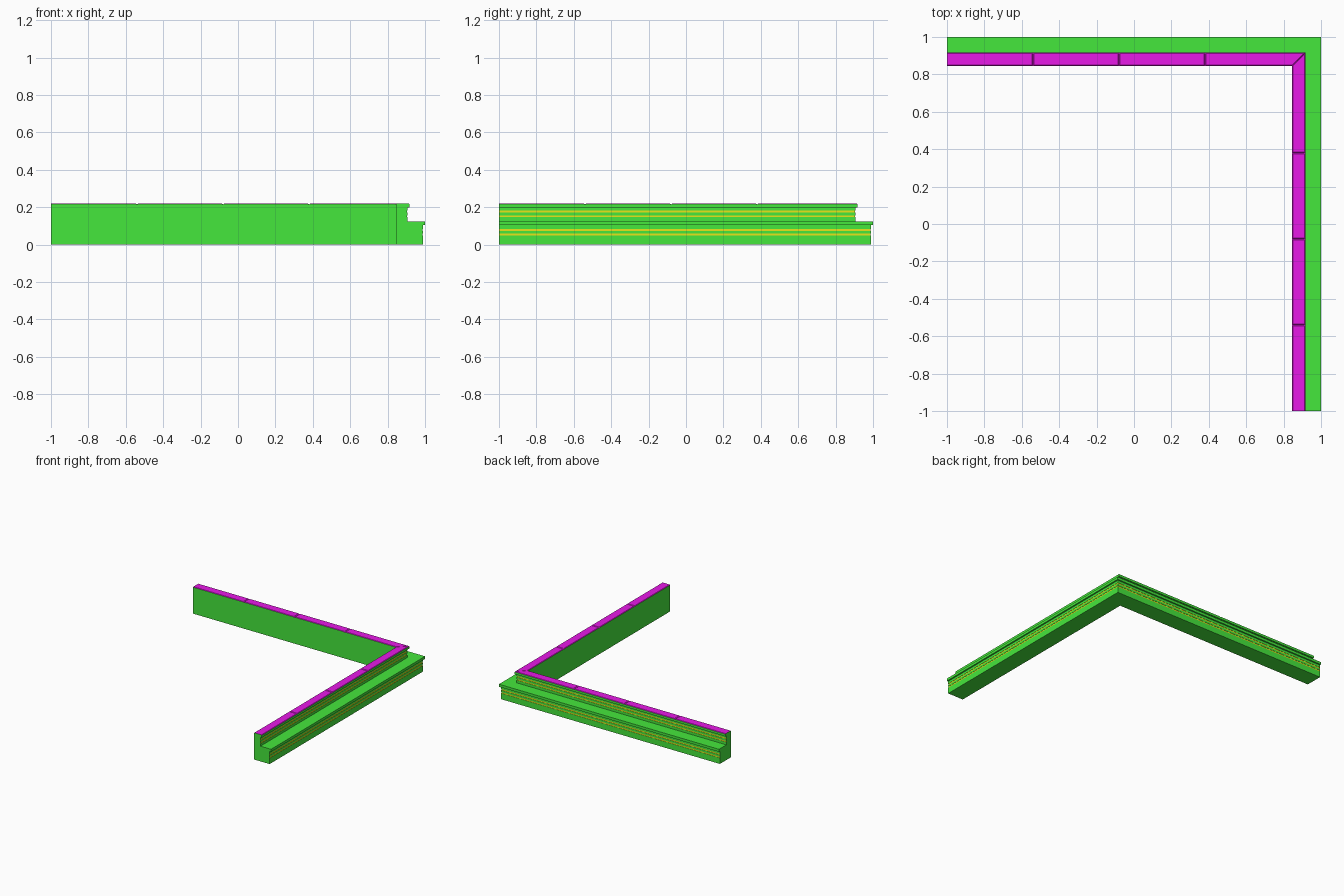
import bpy, bmesh

cube = bpy.data.objects.get("Cube")
if cube:
    bpy.data.objects.remove(cube)


def material(name, rgb):
    m = bpy.data.materials.new(name)
    m.use_nodes = True
    m.diffuse_color = (*rgb, 1)
    m.node_tree.nodes["Principled BSDF"].inputs["Base Color"].default_value = (*rgb, 1)
    return m


green = material("green", (0.06, 0.80, 0.045))
yellow = material("yellow", (0.80, 0.80, 0.01))
magenta = material("magenta", (0.80, 0.01, 0.80))

INNER, WALL, LIP, BASE, LEDGE = 0.845, 0.905, 0.916, 0.988, 1.0
SHOULDER, EDGE, TOP, NOTCH = 0.214, 0.217, 0.22, 0.215


def sweep(name, profile, stations, corner, mats, accent):
    """Sweep a closed (offset, z) profile round a mitred right-angle corner.
    Stations are (position along the arm, highest z allowed there);
    corner stations are (distance back from the mitre, highest z allowed there)."""
    bm = bmesh.new()

    def ring(place):
        return [bm.verts.new(place(u, z)) for u, z in profile]

    first = [ring(lambda u, z: (t, u, min(z, cap))) for t, cap in stations]
    second = [ring(lambda u, z: (u, t, min(z, cap))) for t, cap in stations]
    for back, cap in corner:
        first.append(ring(lambda u, z: (u - back, u, min(z, cap))))
        if back:
            second.append(ring(lambda u, z: (u, u - back, min(z, cap))))
    rings = first + second[::-1]
    n = len(profile)
    for a, b in zip(rings, rings[1:]):
        for i in range(n):
            j = (i + 1) % n
            face = bm.faces.new((a[i], a[j], b[j], b[i]))
            face.material_index = int(i in accent)
    bm.faces.new(rings[0])
    bm.faces.new(rings[-1])
    bmesh.ops.recalc_face_normals(bm, faces=bm.faces)
    mesh = bpy.data.meshes.new(name)
    bm.to_mesh(mesh)
    bm.free()
    for m in mats:
        mesh.materials.append(m)
    bpy.context.collection.objects.link(bpy.data.objects.new(name, mesh))


# Stepped wall profile, with shallow yellow grooves on the outer faces
profile = [(INNER, SHOULDER), (INNER, 0)]
grooves = []


def add_grooves(u, heights, depth=0.002, width=0.010):
    for z in heights:
        lo, hi = z - width / 2, z + width / 2
        start = len(profile)
        grooves.extend(range(start, start + 3))
        profile.extend([(u, lo), (u - depth, lo), (u - depth, hi), (u, hi)])


profile.append((BASE, 0))
add_grooves(BASE, (0.054, 0.079))
profile += [(BASE, 0.104), (LEDGE, 0.104), (LEDGE, 0.125), (WALL, 0.125)]
add_grooves(WALL, (0.152, 0.177))
profile += [(WALL, 0.198), (LIP, 0.198), (LIP, SHOULDER)]
sweep("stepped_wall", profile, [(-1, TOP)], [(0, TOP)], [green, yellow], grooves)

# Coping with green sides, a chamfered magenta top, V joints and a fine mitre joint
chamfer, half = 0.004, 0.006
coping = [(INNER, SHOULDER), (INNER, EDGE), (INNER + chamfer, TOP),
          (LIP - chamfer, TOP), (LIP, EDGE), (LIP, SHOULDER)]
stations = [(-1, TOP)]
for joint in (-0.54, -0.08, 0.38):
    stations += [(joint - half, TOP), (joint, NOTCH), (joint + half, TOP)]
sweep("coping", coping, stations, [(0.003, TOP), (0, NOTCH)], [green, magenta], (1, 2, 3))
